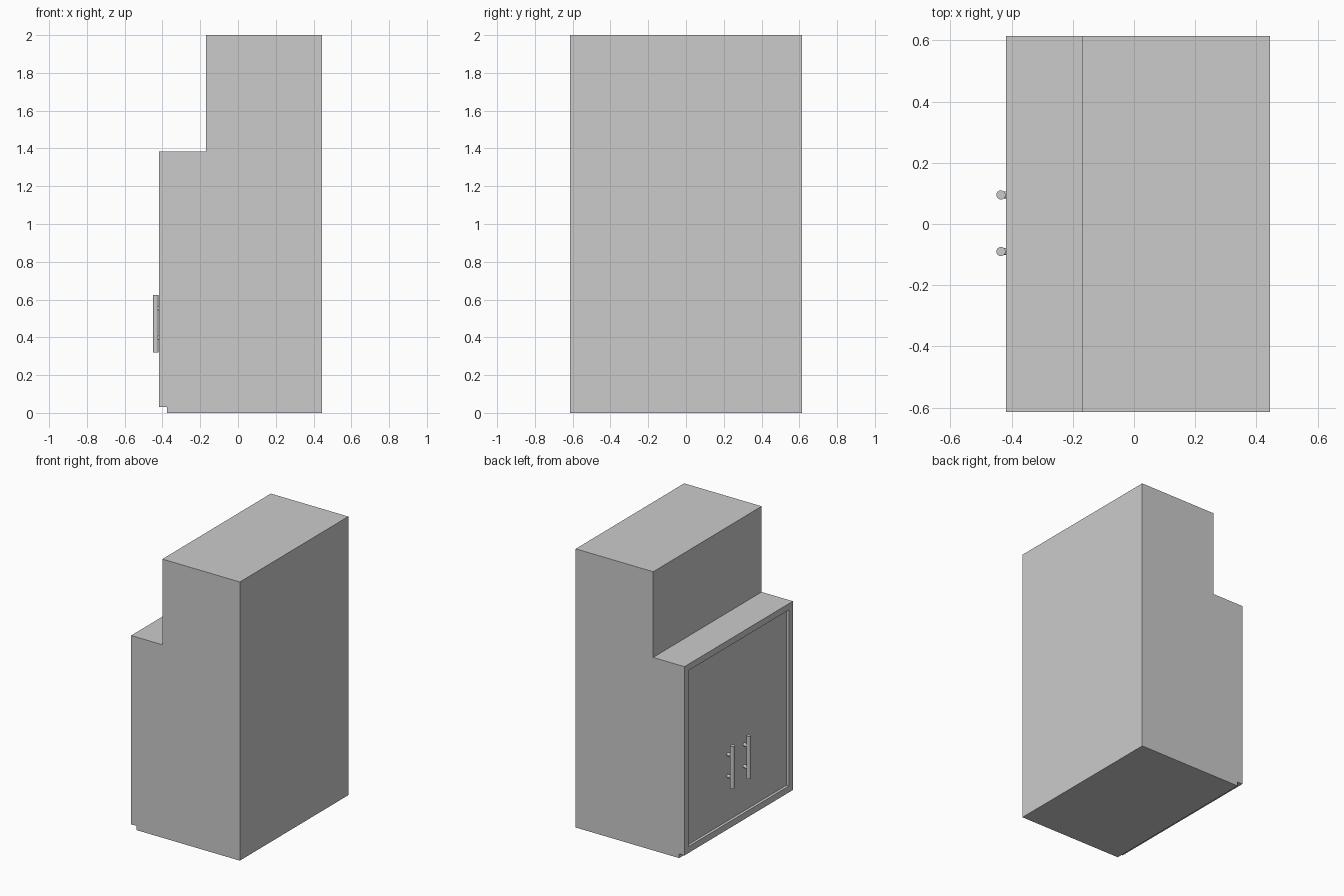
import bpy, bmesh
from math import radians
from mathutils import Vector

if "Cube" in bpy.data.objects:
    bpy.data.objects.remove(bpy.data.objects["Cube"])

HALF = 0.615            # half width along y
FRONT = -0.418          # x of the door side


def finish(bm, name):
    bmesh.ops.recalc_face_normals(bm, faces=bm.faces)
    mesh = bpy.data.meshes.new(name)
    bm.to_mesh(mesh)
    bm.free()
    obj = bpy.data.objects.new(name, mesh)
    bpy.context.collection.objects.link(obj)
    return obj


def rod(name, a, b, radius, sides=24):
    a, b = Vector(a), Vector(b)
    bpy.ops.mesh.primitive_cylinder_add(vertices=sides, radius=radius,
                                        depth=(b - a).length, location=(a + b) / 2)
    obj = bpy.context.object
    obj.name = name
    obj.rotation_euler = (b - a).to_track_quat('Z', 'Y').to_euler()
    bpy.ops.object.shade_smooth_by_angle(angle=radians(40))
    return obj


# Cabinet body: stepped side profile with toe kick, extruded across the width
profile = [(-0.376, 0), (0.445, 0), (0.445, 2), (-0.17, 2), (-0.17, 1.385),
           (FRONT, 1.385), (FRONT, 0.03), (-0.376, 0.03)]
bm = bmesh.new()
side = bm.faces.new([bm.verts.new((x, -HALF, z)) for x, z in profile])
ext = bmesh.ops.extrude_face_region(bm, geom=[side])
bmesh.ops.translate(bm, vec=(0, 2 * HALF, 0),
                    verts=[v for v in ext['geom'] if isinstance(v, bmesh.types.BMVert)])

# Recessed door panel inside a narrow frame
bm.normal_update()
bmesh.ops.recalc_face_normals(bm, faces=bm.faces)
door = next(f for f in bm.faces
            if all(abs(v.co.x - FRONT) < 1e-4 for v in f.verts))
bmesh.ops.inset_region(bm, faces=[door], thickness=0.065)
pocket = bmesh.ops.extrude_face_region(bm, geom=[door])
bmesh.ops.translate(bm, vec=(0.02, 0, 0),
                    verts=[v for v in pocket['geom'] if isinstance(v, bmesh.types.BMVert)])
if door.is_valid:
    bmesh.ops.delete(bm, geom=[door], context='FACES_ONLY')
finish(bm, "cabinet_body")

# Pair of bar handles, each on two short posts
for label, y in (("left", 0.095), ("right", -0.09)):
    rod(f"handle_bar_{label}", (-0.435, y, 0.32), (-0.435, y, 0.625), 0.015)
    for i, z in enumerate((0.397, 0.553)):
        rod(f"handle_post_{label}_{i}", (-0.435, y, z), (-0.395, y, z), 0.012, 16)
